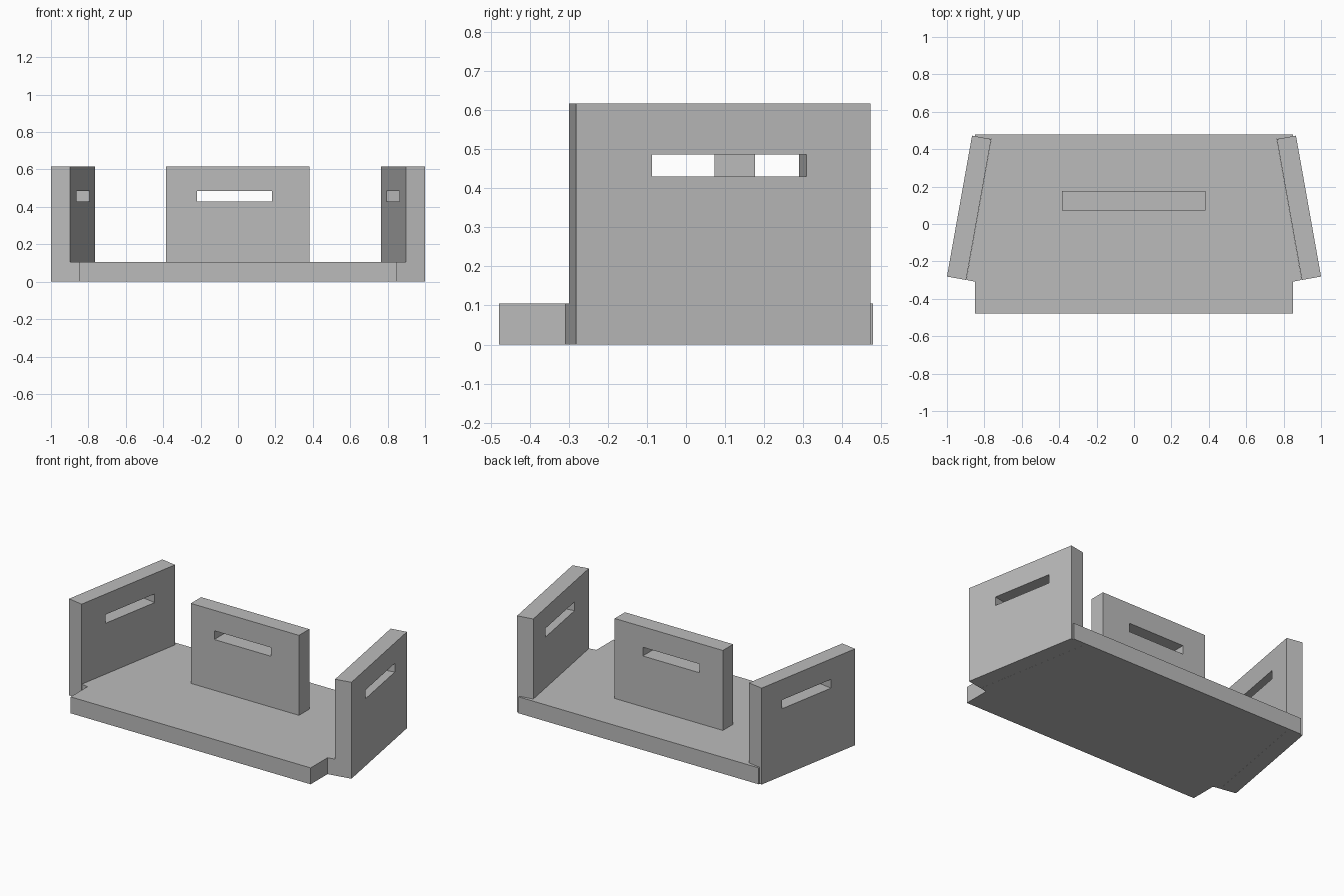
import bpy
import bmesh
from math import radians
from mathutils import Matrix, Vector

cube = bpy.data.objects.get("Cube")
if cube:
    bpy.data.objects.remove(cube, do_unlink=True)

GREY = (0.5, 0.5, 0.5, 1.0)
FLOOR, TOP, THICK = 0.105, 0.617, 0.104
SLOT_Z = (0.43, 0.486)

grey = bpy.data.materials.new("plain_grey")
grey.use_nodes = True
grey.diffuse_color = GREY
grey.node_tree.nodes["Principled BSDF"].inputs["Base Color"].default_value = GREY


def finish(name, bm, matrix=Matrix()):
    """Place the mesh, turn its normals outward and add it to the scene."""
    bm.transform(matrix)
    bmesh.ops.recalc_face_normals(bm, faces=bm.faces)
    mesh = bpy.data.meshes.new(name)
    bm.to_mesh(mesh)
    bm.free()
    mesh.materials.append(grey)
    bpy.context.collection.objects.link(bpy.data.objects.new(name, mesh))


def extrude(bm, direction):
    """Thicken all flat faces of the mesh into a solid."""
    new = bmesh.ops.extrude_face_region(bm, geom=bm.faces[:], use_keep_orig=True)["geom"]
    verts = [v for v in new if isinstance(v, bmesh.types.BMVert)]
    bmesh.ops.translate(bm, verts=verts, vec=Vector(direction))


def slotted_panel(name, span, bottom, slot, matrix):
    """Upright board along local x with a rectangular hand slot."""
    bm = bmesh.new()

    def loop(xs, zs):
        corners = ((0, 0), (1, 0), (1, 1), (0, 1))
        return [bm.verts.new((xs[i], 0, zs[j])) for i, j in corners]

    outer = loop(span, (bottom, TOP))
    inner = loop(slot, SLOT_Z)
    for i in range(4):
        j = (i + 1) % 4
        bm.faces.new((outer[i], outer[j], inner[j], inner[i]))
    extrude(bm, (0, THICK, 0))
    finish(name, bm, matrix)


# Base plate, notched to receive the slanted side panels
half = [(0.85, -0.479), (0.85, -0.308), (0.897, -0.299),
        (0.763, 0.454), (0.85, 0.469), (0.85, 0.479)]
outline = half + [(-x, y) for x, y in reversed(half)]
bm = bmesh.new()
bm.faces.new([bm.verts.new((x, y, 0)) for x, y in outline])
extrude(bm, (0, 0, FLOOR))
finish("base_plate", bm)

# Central panel standing on the base
slotted_panel("central_panel", (-0.385, 0.381), FLOOR, (-0.219, 0.182),
              Matrix.Translation((0, 0.073, 0)))

# Slanted side panels, mirrored left to right
left = Matrix.Translation((1.0, -0.281, 0)) @ Matrix.Rotation(radians(100.1), 4, "Z")
mirror = Matrix.Scale(-1, 4, (1, 0, 0))
for name, matrix in (("left_panel", left), ("right_panel", mirror @ left)):
    slotted_panel(name, (0, 0.765), 0, (0.197, 0.598), matrix)
